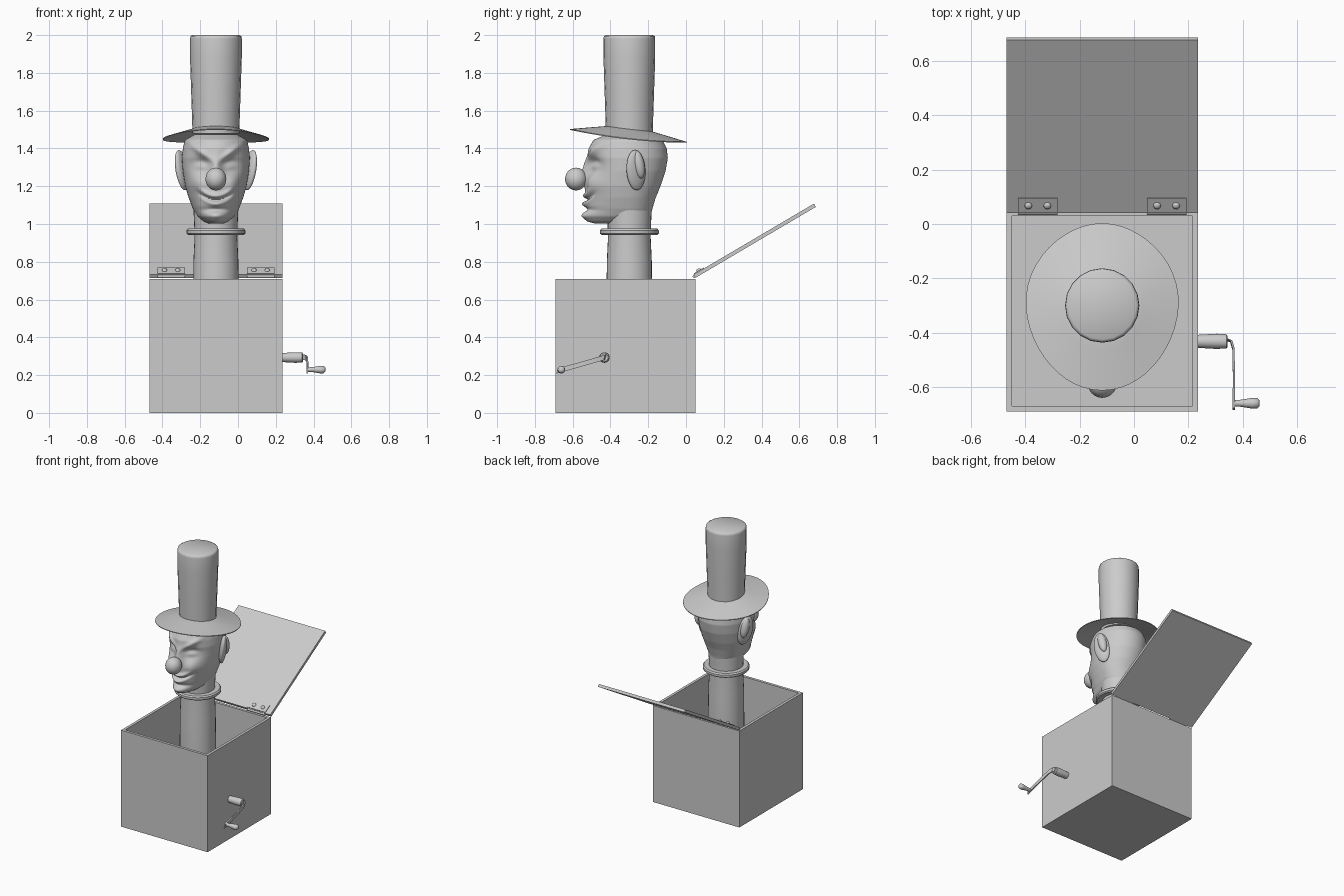
import bpy, bmesh, math
from mathutils import Vector, Matrix, Euler

old = bpy.data.objects.get("Cube")
if old:
    bpy.data.objects.remove(old)

grey = bpy.data.materials.new("plain grey")
grey.use_nodes = True
GREY = (0.6, 0.6, 0.6, 1)
grey.diffuse_color = GREY
grey.node_tree.nodes["Principled BSDF"].inputs["Base Color"].default_value = GREY

CX, CY = -0.117, -0.3        # axis of the figure
BX, BY = -0.117, -0.32       # centre of the box
W, D, H = 0.705, 0.74, 0.71  # box size


def finish(name, bm, smooth=None):
    bmesh.ops.recalc_face_normals(bm, faces=bm.faces)
    mesh = bpy.data.meshes.new(name)
    bm.to_mesh(mesh)
    bm.free()
    mesh.materials.append(grey)
    ob = bpy.data.objects.new(name, mesh)
    bpy.context.collection.objects.link(ob)
    if smooth:
        bpy.ops.object.select_all(action='DESELECT')
        ob.select_set(True)
        bpy.context.view_layer.objects.active = ob
        bpy.ops.object.shade_smooth_by_angle(angle=math.radians(smooth))
    return ob


def loft(bm, rings, caps=True):
    """Skin a list of closed rings of points."""
    rows = [[bm.verts.new(p) for p in r] for r in rings]
    n = len(rows[0])
    for a, b in zip(rows, rows[1:]):
        for i in range(n):
            j = (i + 1) % n
            bm.faces.new((a[i], a[j], b[j], b[i]))
    if caps:
        bm.faces.new(rows[0])
        bm.faces.new(rows[-1])


def turned(name, profile, base, axis=(0, 0, 1), sides=32, smooth=40):
    """Turned part: profile of (distance along axis, radius)."""
    rot = Vector((0, 0, 1)).rotation_difference(Vector(axis)).to_matrix()
    angles = [math.tau * i / sides for i in range(sides)]
    bm = bmesh.new()
    loft(bm, [[Vector(base) + rot @ Vector((r * math.cos(a), r * math.sin(a), h))
               for a in angles] for h, r in profile])
    return finish(name, bm, smooth)


def slab(name, size, matrix):
    bm = bmesh.new()
    bmesh.ops.create_cube(bm, size=1, matrix=matrix @ Matrix.Diagonal((*size, 1)))
    return finish(name, bm)


def ellipsoid(name, centre, radii, turn=(0, 0, 0)):
    m = Matrix.LocRotScale(Vector(centre), Euler(turn), Vector(radii))
    bm = bmesh.new()
    bmesh.ops.create_uvsphere(bm, u_segments=32, v_segments=20, radius=1, matrix=m)
    return finish(name, bm, 60)


# Open box with thin walls and a floor
def rect(w, d, z):
    return [(BX + sx * w / 2, BY + sy * d / 2, z)
            for sx, sy in ((-1, -1), (1, -1), (1, 1), (-1, 1))]


T = 0.04
bm = bmesh.new()
loft(bm, [rect(W, D, 0), rect(W, D, H), rect(W - T, D - T, H), rect(W - T, D - T, 0.02)])
finish("box", bm)

# Lid tilted back on its hinge line
lid = Matrix.Translation((BX, 0.05, H + 0.005)) @ Matrix.Rotation(math.radians(30.5), 4, 'X')
slab("lid", (W, D, 0.02), lid @ Matrix.Translation((0, D / 2, 0.01)))

# Hinges: leaf, barrel and screws
for side, label in ((-1, "right"), (1, "left")):
    hx = side * 0.237
    slab(label + "_hinge_leaf", (0.145, 0.06, 0.006),
         lid @ Matrix.Translation((hx, 0.035, 0.022)))
    turned(label + "_hinge_barrel", [(0, 0.008), (0.145, 0.008)],
           (BX + hx - 0.0725, 0.043, H + 0.012), (1, 0, 0), 12)
    for k in (-1, 1):
        spot = lid @ Vector((hx + k * 0.035, 0.035, 0.025))
        turned(label + "_hinge_screw", [(0, 0.014), (0.006, 0.012), (0.01, 0.005)],
               spot, lid.to_3x3() @ Vector((0, 0, 1)), 12, 60)

# Crank: shaft, bent flat arm and grip
turned("crank_shaft", [(0, 0.024), (0.07, 0.028), (0.105, 0.026), (0.11, 0.02)],
       (0.235, -0.432, 0.293), (1, 0, 0), 20)
arm = [(0.34, -0.425, 0.295), (0.358, -0.432, 0.293), (0.366, -0.46, 0.285),
       (0.368, -0.56, 0.256), (0.367, -0.682, 0.222)]
bm = bmesh.new()
loft(bm, [[(x + dx, y + dz * 0.27, z + dz) for dx, dz in
           ((-0.004, -0.014), (0.004, -0.014), (0.004, 0.014), (-0.004, 0.014))]
          for x, y, z in arm])
finish("crank_arm", bm, 40)
turned("crank_grip", [(0, 0.012), (0.03, 0.013), (0.07, 0.02), (0.088, 0.019), (0.097, 0.01)],
       (0.366, -0.66, 0.229), (1, 0, 0), 20, 60)

# Neck and collar
turned("neck", [(0.02, 0.122), (0.6, 0.121), (0.8, 0.119), (0.93, 0.113),
                (1.0, 0.115), (1.06, 0.118), (1.12, 0.12)], (CX, CY, 0))
turned("collar", [(0.943, 0.11), (0.943, 0.148), (0.95, 0.156), (0.966, 0.156),
                  (0.975, 0.148), (0.975, 0.11)], (CX, CY, 0))

# Head outline: height, front y, back y, half width
OUTLINE = [(1.0, -0.47, -0.24, 0.04), (1.012, -0.52, -0.21, 0.07), (1.04, -0.543, -0.187, 0.1),
           (1.08, -0.535, -0.178, 0.122), (1.14, -0.53, -0.16, 0.145),
           (1.2, -0.525, -0.135, 0.162), (1.28, -0.515, -0.108, 0.175),
           (1.35, -0.518, -0.096, 0.18), (1.4, -0.515, -0.102, 0.175),
           (1.445, -0.49, -0.125, 0.165), (1.475, -0.42, -0.2, 0.11)]


def outline(z):
    for a, b in zip(OUTLINE, OUTLINE[1:]):
        if z <= b[0]:
            t = (z - a[0]) / (b[0] - a[0])
            return [p + (q - p) * t for p, q in zip(a, b)][1:]
    return OUTLINE[-1][1:]


def bump(u, v, su, sv):
    return math.exp(-(u / su) ** 2 - (v / sv) ** 2)


def relief(x, z):
    """Forward relief of the face at sideways offset x and height z."""
    x = abs(x)
    smile = z - (1.128 + 4.5 * x * x)
    brow = z - (1.335 + 0.75 * (x - 0.02))
    fade = math.exp(-(x / 0.088) ** 6)
    return (0.024 * bump(x - 0.095, z - 1.215, 0.045, 0.045)       # cheek
            - 0.034 * bump(x - 0.075, z - 1.315, 0.05, 0.04)       # eye socket
            + 0.02 * bump(x - 0.075, z - 1.305, 0.033, 0.02)       # eyelid
            + 0.02 * bump(x - 0.075, brow, 0.06, 0.02)             # brow
            + 0.04 * bump(x, z - 1.27, 0.03, 0.07)                 # nose bridge
            - 0.02 * fade * bump(0, smile, 1, 0.009)               # mouth line
            + 0.016 * fade * bump(0, smile - 0.02, 1, 0.014)       # upper lip
            + 0.02 * fade * bump(x, smile + 0.02, 0.06, 0.016)     # lower lip
            - 0.018 * bump(x, z - 1.075, 0.08, 0.014)              # chin crease
            + 0.012 * bump(x, z - 1.045, 0.05, 0.025))             # chin


ROWS, SIDES = 110, 120
rings = []
for r in range(ROWS + 1):
    z = 1.0 + 0.475 * r / ROWS
    front, back, half = outline(z)
    ring = []
    for i in range(SIDES):
        a = math.tau * i / SIDES
        x, s = half * math.cos(a), math.sin(a)
        y = CY + s * (back - CY if s > 0 else CY - front)
        if s < 0:
            y -= relief(x, z) * min(1, -2 * s)
        ring.append((CX + x, y, z))
    rings.append(ring)
bm = bmesh.new()
loft(bm, rings)
for _ in range(3):
    bmesh.ops.smooth_vert(bm, verts=bm.verts, factor=0.4,
                          use_axis_x=True, use_axis_y=True, use_axis_z=True)
finish("head", bm, 60)

# Nose and ears
ellipsoid("nose", (CX, -0.582, 1.238), (0.055, 0.058, 0.06))
for s, label in ((-1, "right"), (1, "left")):
    ellipsoid(label + "_ear", (CX + s * 0.18, -0.265, 1.285), (0.024, 0.055, 0.108),
              (0.15, s * 0.12, s * 0.5))
    ellipsoid(label + "_ear_rim", (CX + s * 0.187, -0.25, 1.315), (0.03, 0.03, 0.075),
              (0.2, 0, s * 0.4))

# Hat brim: thin drooping egg-shaped cone, tilted back
N = 48


def brim_ring(t, drop):
    ring = []
    for i in range(N):
        a = math.tau * i / N
        c, s = math.cos(a), math.sin(a)
        ox = 0.281 * c * (1 - 0.06 * s * s) * (1 + 0.06 * s * c * c)
        oy = s * 0.308
        x, y = 0.11 * c + (ox - 0.11 * c) * t, 0.11 * s + (oy - 0.11 * s) * t
        z = 1.507 - 0.11 * y - t * (0.038 + 0.016 * c * c) - drop
        ring.append((CX + x, CY - 0.005 + y, z))
    return ring


bm = bmesh.new()
steps = [0, 0.25, 0.5, 0.75, 1]
loft(bm, [brim_ring(t, 0) for t in steps] + [brim_ring(t, 0.005) for t in reversed(steps)])
finish("hat_brim", bm, 40)

# Tall hat crown
turned("hat_crown", [(1.48, 0.124), (1.55, 0.126), (1.7, 0.131), (1.88, 0.137),
                     (1.98, 0.137), (1.994, 0.135), (2.0, 0.125)], (CX, CY, 0), sides=20, smooth=60)
